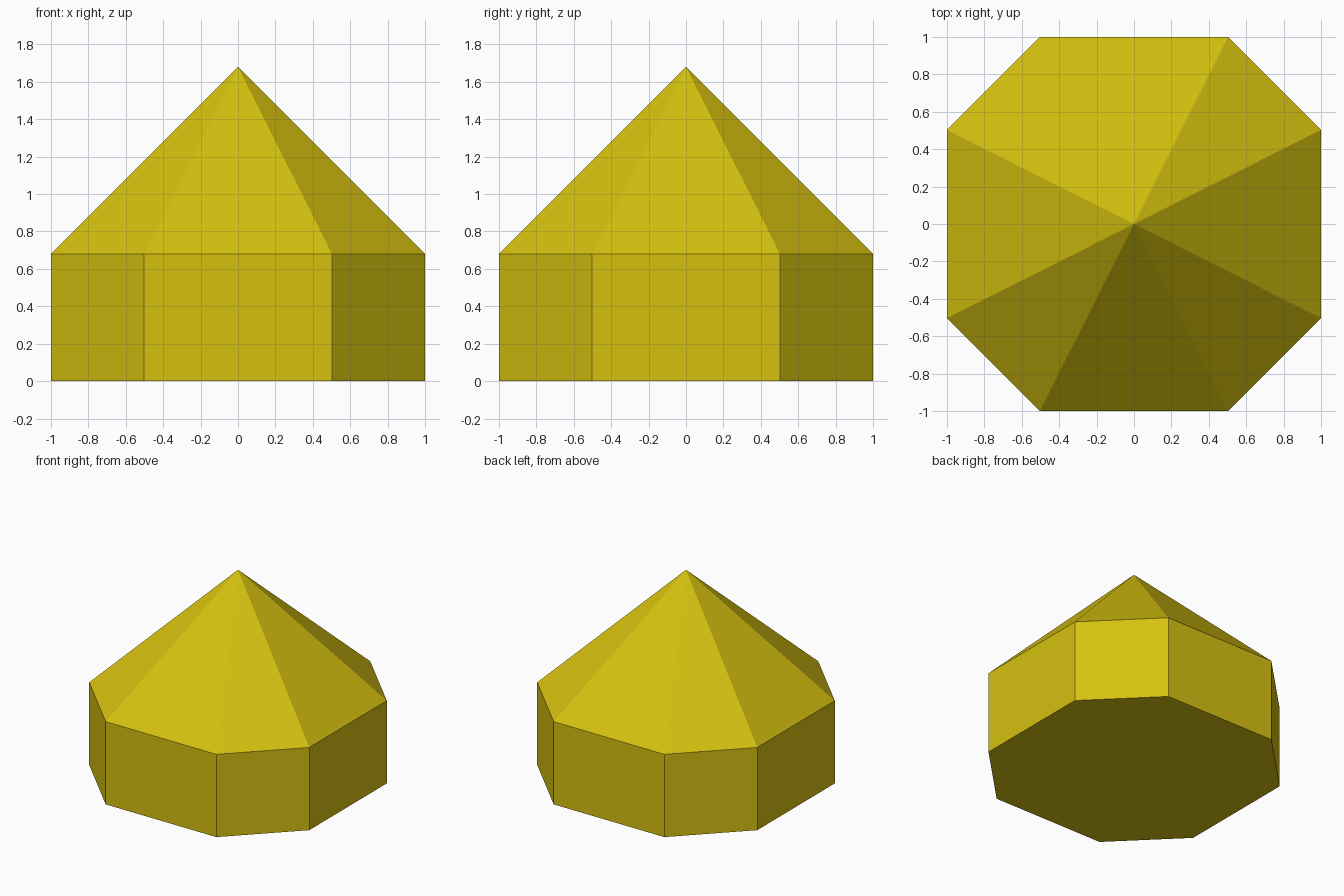
import bpy, bmesh

cube = bpy.data.objects.get("Cube")
if cube:
    bpy.data.objects.remove(cube, do_unlink=True)

EAVES, APEX = 0.68, 1.68
OUTER, CORNER = 1.0, 0.503

# One flat mustard yellow
yellow = bpy.data.materials.new("mustard_yellow")
color = (0.67, 0.53, 0.005, 1.0)
yellow.diffuse_color = color
yellow.use_nodes = True
yellow.node_tree.nodes["Principled BSDF"].inputs["Base Color"].default_value = color

# Octagon outline, counter-clockwise: one edge turned by quarter turns
outline = []
x, y = OUTER, -CORNER
for _ in range(4):
    outline += [(x, y), (x, -y) if abs(x) > abs(y) else (-x, y)]
    x, y = -y, x


def ring(bm, z):
    return [bm.verts.new((px, py, z)) for px, py in outline]


def finish(name, bm):
    bmesh.ops.recalc_face_normals(bm, faces=bm.faces)
    mesh = bpy.data.meshes.new(name)
    bm.to_mesh(mesh)
    bm.free()
    mesh.materials.append(yellow)
    obj = bpy.data.objects.new(name, mesh)
    bpy.context.collection.objects.link(obj)
    return obj


# Eight-sided walls with a closed floor, open under the roof
bm = bmesh.new()
low, high = ring(bm, 0.0), ring(bm, EAVES)
for i in range(8):
    j = (i + 1) % 8
    bm.faces.new((low[i], low[j], high[j], high[i]))
bm.faces.new(low[::-1])
finish("walls", bm)

# Pointed roof: eight triangles meeting at the tip
bm = bmesh.new()
eaves = ring(bm, EAVES)
tip = bm.verts.new((0, 0, APEX))
for i in range(8):
    bm.faces.new((eaves[i], eaves[(i + 1) % 8], tip))
finish("roof", bm)
